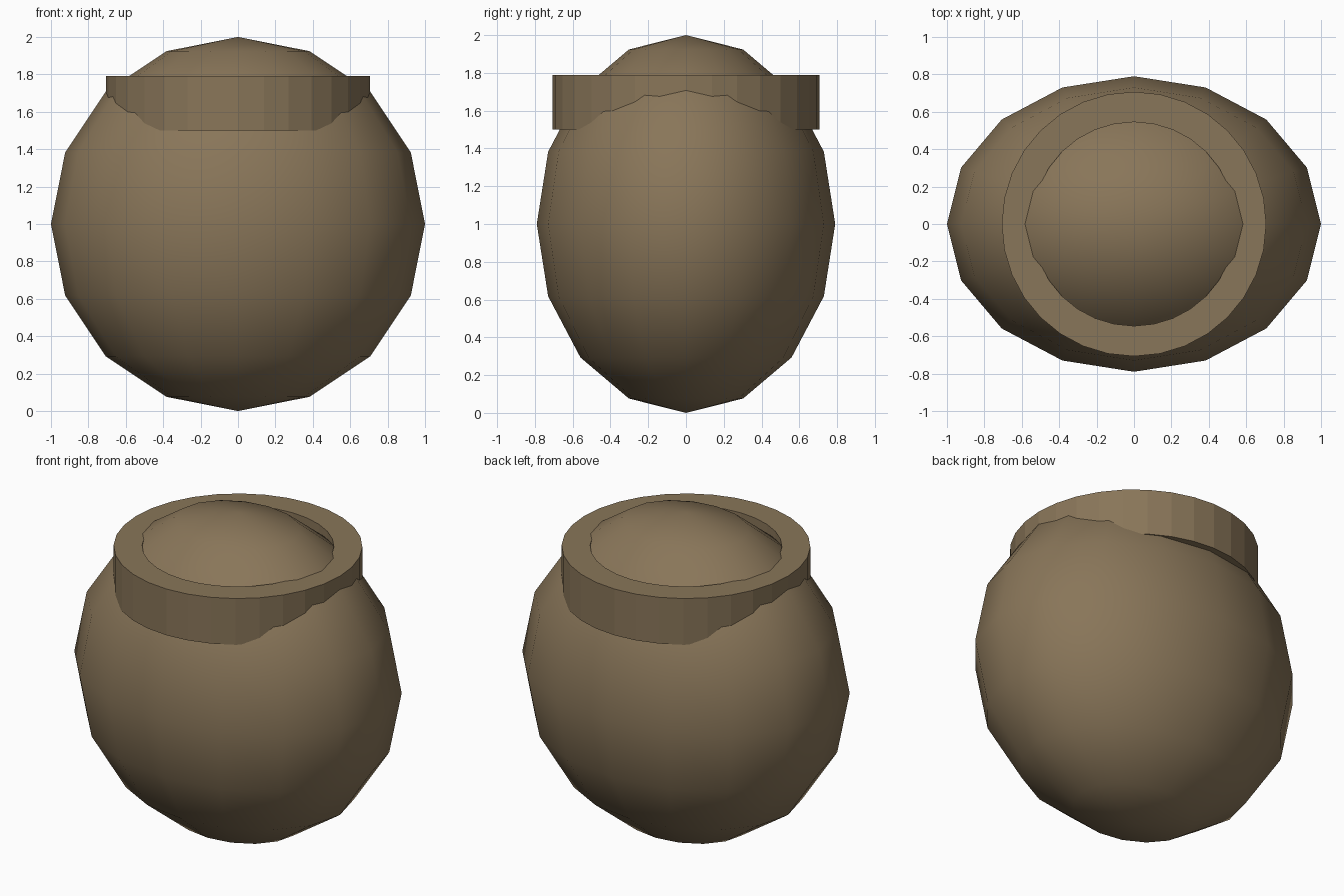
import bpy
import bmesh
import math

if "Cube" in bpy.data.objects:
    bpy.data.objects.remove(bpy.data.objects["Cube"], do_unlink=True)

# Single clay colour
clay = bpy.data.materials.new("brown_clay")
clay.use_nodes = True
colour = (0.25, 0.18, 0.1, 1)
clay.diffuse_color = colour
clay.node_tree.nodes["Principled BSDF"].inputs["Base Color"].default_value = colour


def add_object(name, bm, smooth):
    bmesh.ops.recalc_face_normals(bm, faces=bm.faces)
    for face in bm.faces:
        face.smooth = smooth
    mesh = bpy.data.meshes.new(name)
    bm.to_mesh(mesh)
    bm.free()
    mesh.materials.append(clay)
    obj = bpy.data.objects.new(name, mesh)
    bpy.context.collection.objects.link(obj)
    return obj


# Pot body: coarse smooth sphere, flattened front to back
bm = bmesh.new()
bmesh.ops.create_uvsphere(bm, u_segments=16, v_segments=8, radius=1)
bmesh.ops.scale(bm, vec=(1, 0.79, 1), verts=bm.verts)
bmesh.ops.translate(bm, vec=(0, 0, 1), verts=bm.verts)
add_object("pot_body", bm, True)

# Neck collar: rectangular section swept round the vertical axis
bm = bmesh.new()
outer, inner, bottom, top = 0.707, 0.545, 1.5, 1.79
section = [(outer, bottom), (outer, top), (inner, top), (inner, bottom)]
sides = 32
loops = []
for i in range(sides):
    a = math.tau * i / sides
    loops.append([bm.verts.new((r * math.cos(a), r * math.sin(a), z))
                  for r, z in section])
for i, loop in enumerate(loops):
    following = loops[(i + 1) % sides]
    for j in range(4):
        k = (j + 1) % 4
        bm.faces.new((loop[j], following[j], following[k], loop[k]))
add_object("neck_collar", bm, False)
